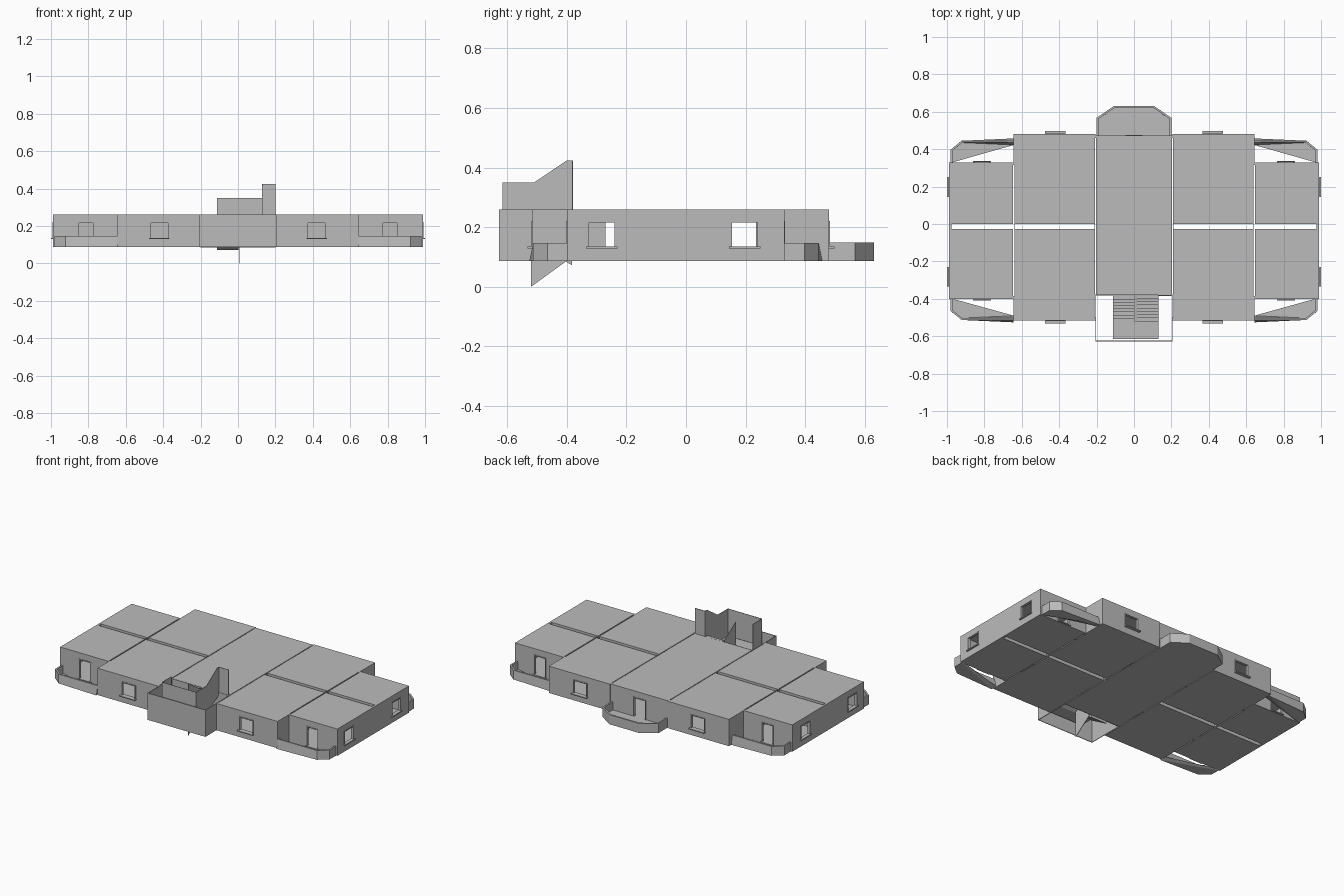
import bpy, bmesh
from mathutils import Vector

cube = bpy.data.objects.get("Cube")
if cube:
    bpy.data.objects.remove(cube, do_unlink=True)

grey = bpy.data.materials.new("plain_grey")
grey.use_nodes = True
grey.diffuse_color = (0.5, 0.5, 0.5, 1)
grey.node_tree.nodes["Principled BSDF"].inputs["Base Color"].default_value = (0.5, 0.5, 0.5, 1)

BASE, TOP = 0.087, 0.26
THICK = 0.014
HALF = THICK / 2


def finish(name, bm, thickness=0):
    bmesh.ops.remove_doubles(bm, verts=bm.verts[:], dist=0.0001)
    bmesh.ops.recalc_face_normals(bm, faces=bm.faces[:])
    mesh = bpy.data.meshes.new(name)
    bm.to_mesh(mesh)
    bm.free()
    mesh.materials.append(grey)
    obj = bpy.data.objects.new(name, mesh)
    bpy.context.collection.objects.link(obj)
    if thickness:
        mod = obj.modifiers.new("thickness", "SOLIDIFY")
        mod.thickness = thickness
        mod.offset = 0
        mod.use_even_offset = True
    return obj


def box(name, x0, x1, y0, y1, z0, z1):
    bm = bmesh.new()
    bmesh.ops.create_cube(bm, size=1)
    for v in bm.verts:
        v.co = ((x0 + x1) / 2 + v.co.x * (x1 - x0),
                (y0 + y1) / 2 + v.co.y * (y1 - y0),
                (z0 + z1) / 2 + v.co.z * (z1 - z0))
    return finish(name, bm)


def wall(name, axis, at, a, b, holes=(), z0=BASE, z1=TOP, thickness=THICK):
    """Upright wall along an axis, with rectangular holes (start, end, low, high)."""
    bm = bmesh.new()
    a, b = min(a, b), max(a, b)
    ss = sorted({a, b, *[s for h in holes for s in h[:2]]})
    zs = sorted({z0, z1, *[z for h in holes for z in h[2:]]})
    for s0, s1 in zip(ss, ss[1:]):
        for l, u in zip(zs, zs[1:]):
            ms, mz = (s0 + s1) / 2, (l + u) / 2
            if any(h[0] < ms < h[1] and h[2] < mz < h[3] for h in holes):
                continue
            corners = [(s0, l), (s1, l), (s1, u), (s0, u)]
            bm.faces.new([bm.verts.new((s, at, z) if axis == "x" else (at, s, z))
                          for s, z in corners])
    return finish(name, bm, thickness)


def prism(name, profile, x0, x1):
    """Profile of (y, z) points extruded along x."""
    bm = bmesh.new()
    face = bm.faces.new([bm.verts.new((x0, y, z)) for y, z in profile])
    res = bmesh.ops.extrude_face_region(bm, geom=[face])
    verts = [g for g in res["geom"] if isinstance(g, bmesh.types.BMVert)]
    bmesh.ops.translate(bm, verts=verts, vec=Vector((x1 - x0, 0, 0)))
    return finish(name, bm)


def balcony(name, path, height):
    """Floor plate with a parapet along the open path."""
    bm = bmesh.new()
    low = [bm.verts.new((x, y, BASE + 0.004)) for x, y in path]
    high = [bm.verts.new((x, y, height)) for x, y in path]
    bm.faces.new(low)
    for i in range(len(path) - 1):
        bm.faces.new([low[i], low[i + 1], high[i + 1], high[i]])
    return finish(name, bm, 0.01)


def framed(name, axis, at, out, hole, sill):
    """Surround and projecting sill of an opening."""
    s0, s1, l, u = hole
    m = 0.006
    wall(name + "_frame", axis, at, s0 - m, s1 + m, [hole], l - m, u + m, 0.006)
    d0, d1 = sorted((at - out * 0.01, at + out * sill))
    s = (s0 - 0.01, s1 + 0.01)
    span = s + (d0, d1) if axis == "x" else (d0, d1) + s
    box(name + "_sill", *span, l - m, l)


def mirrored(sx, a, b):
    return tuple(sorted((sx * a, sx * b)))


SILL, HEAD = 0.135, 0.215

# floors and ceilings, room by room
for label, z0, z1 in (("floor", BASE, BASE + 0.005), ("ceiling", TOP - 0.005, TOP)):
    box("hall_" + label, -0.203, 0.203, -0.38, 0.474, z0, z1)
    for sx in (1, -1):
        side = "left" if sx > 0 else "right"
        inner, outer = mirrored(sx, 0.21, 0.638), mirrored(sx, 0.647, 0.99)
        box(f"{side}_back_room_{label}", *inner, 0.0, 0.48, z0, z1)
        box(f"{side}_front_room_{label}", *inner, -0.515, -0.027, z0, z1)
        box(f"{side}_back_end_room_{label}", *outer, 0.0, 0.33, z0, z1)
        box(f"{side}_front_end_room_{label}", *outer, -0.4, -0.027, z0, z1)

for sx in (1, -1):
    side = "left" if sx > 0 else "right"
    window = mirrored(sx, 0.375, 0.465) + (SILL, HEAD)
    door = mirrored(sx, 0.775, 0.85) + (BASE + 0.008, HEAD)
    # outer walls facing front and back
    for end, out, y_room, y_end in (("front", -1, -0.515, -0.4), ("back", 1, 0.48, 0.33)):
        wall(f"{side}_{end}_wall", "x", y_room - out * HALF, sx * 0.207, sx * 0.643, [window])
        framed(f"{side}_{end}_window", "x", y_room, out, window, 0.018)
        wall(f"{side}_{end}_end_wall", "x", y_end - out * HALF, sx * 0.64, sx * 0.99, [door])
        framed(f"{side}_{end}_door", "x", y_end, out, door, 0.008)
        wall(f"{side}_{end}_return_wall", "y", sx * (0.643 - HALF), y_end - out * 0.01, y_room)
        # corner balcony with a cut corner
        y_out = -0.508 if out < 0 else 0.44
        balcony(f"{side}_{end}_balcony",
                [(sx * 0.975, y_end), (sx * 0.975, y_out - out * 0.045),
                 (sx * 0.92, y_out), (sx * 0.643, y_out)], 0.146)
    # end wall with two windows
    ends = [(-0.325, -0.24, SILL, HEAD), (0.155, 0.24, SILL, HEAD)]
    wall(f"{side}_gable_wall", "y", sx * (0.99 - HALF), -0.4, 0.33, ends)
    for n, hole in zip(("front", "back"), ends):
        framed(f"{side}_gable_{n}_window", "y", sx * 0.99, sx, hole, 0.01)
    # thin partitions either side of the hollow wall cavities
    for y in (0.0, -0.027):
        wall(f"{side}_long_partition", "x", y, sx * 0.21, sx * 0.98, thickness=0.002)
    passages = [(-0.27, -0.15, BASE, HEAD), (0.12, 0.235, BASE, HEAD)]
    for x in (0.203, 0.21, 0.638, 0.647):
        y0, y1 = (-0.38, 0.32) if x > 0.3 else (-0.375, 0.47)
        wall(f"{side}_cross_partition", "y", sx * x, y0, y1, passages, thickness=0.002)
    # stairwell side wall
    wall(f"{side}_stairwell_wall", "y", sx * 0.205, -0.627, -0.375, thickness=0.004)

# hall walls and the back balcony
back_door = (-0.04, 0.04, BASE + 0.008, HEAD)
wall("hall_back_wall", "x", 0.474 - HALF, -0.21, 0.21, [back_door])
framed("hall_back_door", "x", 0.474, 1, back_door, 0.008)
wall("hall_front_wall", "x", -0.383, -0.205, 0.205,
     [(-0.11, 0.0, BASE, 0.22)], thickness=0.004)
balcony("hall_balcony", [(-0.195, 0.474), (-0.195, 0.565), (-0.105, 0.626),
                         (0.105, 0.626), (0.195, 0.565), (0.195, 0.474)], 0.148)

# stairwell front and stair landing
LANDING = 0.175
wall("stairwell_front_wall", "x", -0.626, -0.207, 0.207, thickness=0.004)
box("stair_landing", -0.113, 0.13, -0.612, -0.52, LANDING - 0.012, LANDING)


def flight(name, x0, x1, y_low, z_low, y_high, z_high, count=8):
    dy, dz = (y_high - y_low) / count, (z_high - z_low) / count
    pts = [(y_low, z_low - 0.015)]
    for i in range(count):
        pts += [(y_low + i * dy, z_low + i * dz if i else z_low),
                (y_low + i * dy, z_low + (i + 1) * dz),
                ]
    pts += [(y_high, z_high), (y_high, z_high - 0.02)]
    # tread edges between the risers
    steps = [pts[0]]
    for i in range(count):
        y, z = y_low + i * dy, z_low + (i + 1) * dz
        steps += [(y, z), (y + dy, z)]
    return prism(name, steps + [pts[-1]], x0, x1)


flight("lower_flight", -0.113, 0.003, -0.383, BASE, -0.52, LANDING)
flight("upper_flight", 0.013, 0.13, -0.52, LANDING, -0.383, TOP)

# stair guard walls
prism("flight_divider", [(-0.52, 0.0), (-0.52, 0.335), (-0.385, 0.25), (-0.4, BASE)],
      0.006, 0.009)
prism("upper_flight_guard", [(-0.615, LANDING), (-0.615, 0.35), (-0.51, 0.35),
                             (-0.4, 0.424), (-0.38, 0.424), (-0.38, TOP), (-0.52, LANDING)],
      0.129, 0.132)
wall("landing_guard", "x", -0.614, -0.113, 0.132, z0=LANDING, z1=0.35, thickness=0.003)
wall("landing_side_guard", "y", -0.112, -0.614, -0.52, z0=LANDING, z1=0.35, thickness=0.003)
wall("stair_head_wall", "x", -0.381, 0.13, 0.2, z0=TOP, z1=0.424, thickness=0.003)
